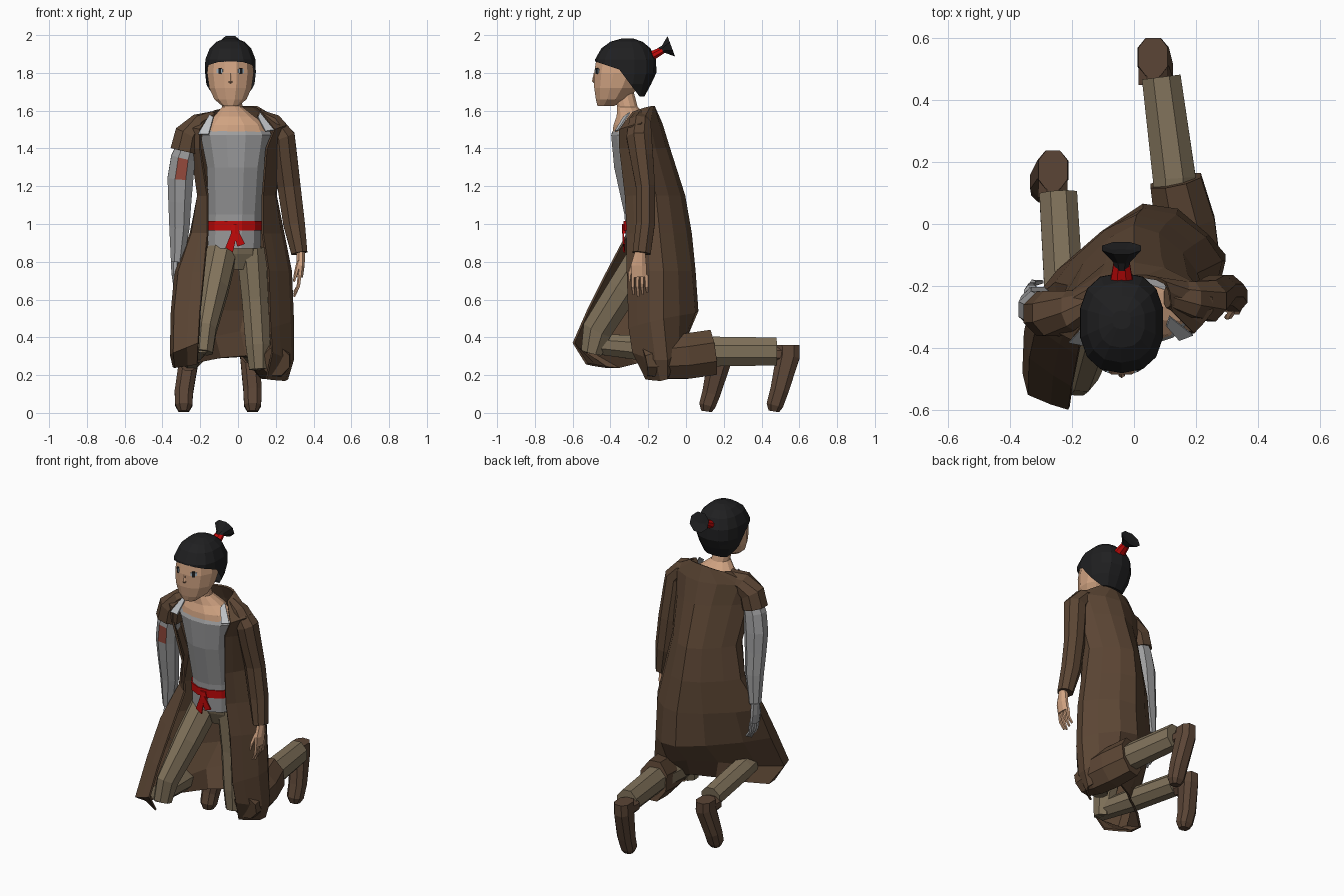
import bpy, bmesh, math
from mathutils import Vector, Matrix


def material(name, r, g, b):
    m = bpy.data.materials.new(name)
    m.diffuse_color = (r, g, b, 1)
    return m


COAT = material("coat brown", .105, .060, .034)
BOOT = material("boot brown", .105, .060, .037)
TAN = material("trouser tan", .22, .17, .105)
GREY = material("shirt grey", .34, .34, .345)
PALE = material("collar pale grey", .52, .54, .56)
SKIN = material("skin", .64, .37, .225)
BLACK = material("hair black", .014, .014, .015)
RED = material("sash red", .56, .003, .003)
PATCH = material("patch rust", .33, .075, .05)
BLUE = material("eye blue grey", .38, .47, .54)


def finish(name, bm, *mats):
    bmesh.ops.recalc_face_normals(bm, faces=bm.faces)
    me = bpy.data.meshes.new(name)
    bm.to_mesh(me)
    bm.free()
    for m in mats:
        me.materials.append(m)
    ob = bpy.data.objects.new(name, me)
    bpy.context.collection.objects.link(ob)
    return ob


def skin_rings(rings, closed=True):
    bm = bmesh.new()
    rows = [[bm.verts.new(p) for p in r] for r in rings]
    n = len(rows[0])
    for a, b in zip(rows, rows[1:]):
        for i in range(n if closed else n - 1):
            j = (i + 1) % n
            bm.faces.new((a[i], a[j], b[j], b[i]))
    if closed:
        bm.faces.new(rows[0])
        bm.faces.new(rows[-1])
    return bm


def tube_mesh(pts, sides=8, level=False, power=1):
    """Rings (x, y, z, half width, half depth) along a path; level keeps them flat, power < 1 squares them."""
    rings = []
    for i, p in enumerate(pts):
        a, b = pts[max(i - 1, 0)], pts[min(i + 1, len(pts) - 1)]
        t = Vector((0, 0, -1)) if level else (Vector(b[:3]) - Vector(a[:3])).normalized()
        side = (Vector((1, 0, 0)) - t * t.x).normalized()
        up = t.cross(side)
        ring = []
        for k in range(sides):
            an = 2 * math.pi * (k + .5) / sides
            c, s = (math.copysign(abs(v) ** power, v) for v in (math.cos(an), math.sin(an)))
            ring.append(Vector(p[:3]) + side * p[3] * c + up * p[4] * s)
        rings.append(ring)
    return skin_rings(rings)


def tube(name, pts, mat, sides=8, level=False, power=1):
    return finish(name, tube_mesh(pts, sides, level, power), mat)


def thicken(ob, t):
    mod = ob.modifiers.new("thickness", 'SOLIDIFY')
    mod.thickness, mod.offset = t, 0
    return ob


def plate(name, pts, mat, t=.008):
    bm = bmesh.new()
    bm.faces.new([bm.verts.new(p) for p in pts])
    return thicken(finish(name, bm, mat), t)


# Shirt, belt and hips
tube("shirt", [(-.01, -.27, 1.52, .17, .11), (-.01, -.285, 1.47, .195, .115),
               (-.01, -.25, 1.3, .16, .135), (-.015, -.205, 1.05, .145, .125),
               (-.02, -.195, .87, .145, .125)], GREY, 12, True)
tube("belt", [(-.017, -.203, 1.015, .152, .132), (-.017, -.2, .965, .152, .132)], RED, 12, True)
tube("belt_knot", [(-.015, -.328, 1.0, .022, .012), (-.015, -.326, .95, .026, .014)], RED, 6)
for s in (-1, 1):
    plate("belt_tail", [(-.015 - .014 * s, -.334, .97), (-.015 + .014 * s, -.334, .97),
                        (-.015 + .052 * s, -.328, .885 + .01 * s), (-.015 + .012 * s, -.328, .865 + .015 * s)], RED)
tube("hips", [(-.01, -.18, .92, .135, .115), (-.005, -.17, .84, .14, .105),
              (0, -.16, .76, .07, .08)], TAN, 10, True)

# Neck, head and face
tube("neck_and_chest", [(-.04, -.33, 1.70, .055, .055), (-.03, -.31, 1.62, .056, .056),
                        (-.02, -.29, 1.57, .11, .08), (-.01, -.287, 1.525, .165, .1),
                        (-.01, -.285, 1.48, .185, .108)], SKIN, 12, True)
tube("head", [(-.04, -.425, 1.625, .045, .045), (-.04, -.395, 1.66, .088, .085),
              (-.04, -.37, 1.72, .116, .12), (-.04, -.345, 1.80, .128, .146),
              (-.04, -.335, 1.87, .12, .145), (-.04, -.32, 1.94, .08, .09)], SKIN, 12, True)
tube("nose", [(-.04, -.482, 1.80, .006, .006), (-.04, -.484, 1.755, .012, .014),
              (-.04, -.474, 1.74, .01, .008)], SKIN, 6, True)
for s in (-1, 1):
    for name, w, h, off, mat in (("eye_white", .036, .02, 0, BLUE), ("eye_pupil", .016, .034, .002, BLACK)):
        bm = bmesh.new()
        bmesh.ops.create_cube(bm, size=1, matrix=Matrix.Translation((-.04 + .055 * s, -.469 - off, 1.81))
                              @ Matrix.Rotation(s * math.radians(33), 4, 'Z') @ Matrix.Diagonal((w, .009, h, 1)))
        finish(name, bm, mat)

# Hair cap: cut along the forehead line and the slanting side line
bm = tube_mesh([(-.04, -.29, 1.675, .095, .07), (-.04, -.32, 1.74, .13, .135),
                (-.04, -.32, 1.80, .137, .163), (-.04, -.32, 1.87, .136, .162),
                (-.04, -.318, 1.93, .112, .13), (-.04, -.315, 1.965, .075, .085),
                (-.04, -.31, 1.982, .03, .03)], 14, True, .82)
cuts = [(Vector((0, -.48, 1.86)), Vector((0, .33, 1)).normalized()),
        (Vector((0, -.34, 1.80)), Vector((0, 1, .75)).normalized())]
for co, no in cuts:
    bmesh.ops.bisect_plane(bm, geom=bm.verts[:] + bm.edges[:] + bm.faces[:], plane_co=co, plane_no=no)
bald = [f for f in bm.faces if all((f.calc_center_median() - co).dot(no) < 0 for co, no in cuts)]
bmesh.ops.delete(bm, geom=bald, context='FACES')
finish("hair", bm, BLACK)
tube("hair_band", [(-.04, -.19, 1.885, .04, .028), (-.04, -.125, 1.92, .028, .02)], RED, 8)
tube("hair_tuft", [(-.04, -.145, 1.915, .022, .018), (-.04, -.12, 1.925, .03, .022),
                   (-.04, -.078, 1.941, .068, .062), (-.04, -.085, 1.938, .02, .02)], BLACK, 8)

# Coat: open sheet, each level runs left edge, left side, back, right side, right edge
levels = [
    ((-.15, -.30, 1.57), (-.12, -.20, 1.60), (0, -.17, 1.62), (.10, -.19, 1.62), (.12, -.28, 1.59)),
    ((-.20, -.37, 1.50), (-.28, -.29, 1.52), (0, -.13, 1.53), (.25, -.24, 1.53), (.19, -.35, 1.50)),
    ((-.20, -.37, 1.40), (-.24, -.27, 1.40), (0, -.09, 1.40), (.22, -.22, 1.40), (.15, -.35, 1.40)),
    ((-.16, -.33, 1.15), (-.21, -.20, 1.15), (0, -.01, 1.15), (.20, -.16, 1.15), (.13, -.32, 1.15)),
    ((-.16, -.31, .95), (-.25, -.19, .95), (.01, .025, .95), (.24, -.14, .95), (.13, -.31, .95)),
    ((-.18, -.42, .74), (-.33, -.26, .75), (.03, .045, .75), (.28, -.12, .75), (.16, -.31, .75)),
    ((-.20, -.52, .54), (-.35, -.35, .54), (.03, .06, .54), (.29, -.12, .50), (.17, -.30, .45)),
    ((-.21, -.595, .37), (-.355, -.48, .31), (.01, -.02, .43), (.29, -.10, .28), (.18, -.28, .32)),
    ((-.215, -.525, .26), (-.34, -.35, .24), (.04, -.10, .30), (.26, -.10, .18), (.15, -.21, .18)),
]


def spline(ctrl, steps=3):
    p = [Vector(c) for c in ctrl]
    out = []
    for i in range(len(p) - 1):
        t0 = (p[i + 1] - p[max(i - 1, 0)]) / 2
        t1 = (p[min(i + 2, len(p) - 1)] - p[i]) / 2
        for k in range(steps):
            u = k / steps
            out.append(p[i] * (2 * u**3 - 3 * u**2 + 1) + t0 * (u**3 - 2 * u**2 + u)
                       + p[i + 1] * (3 * u**2 - 2 * u**3) + t1 * (u**3 - u**2))
    return out + [p[-1]]


thicken(finish("coat", skin_rings([spline(l) for l in levels], closed=False), COAT), .012)
tube("coat_knee_wrap", [(.20, -.22, .27, .08, .08), (.185, -.12, .29, .10, .12),
                        (.165, 0, .30, .105, .13), (.135, .14, .32, .09, .13)], COAT, 8)
plate("coat_lapel_left", [(-.15, -.318, 1.578), (-.13, -.345, 1.565), (-.155, -.392, 1.475), (-.21, -.382, 1.475)], PALE)
plate("coat_lapel_right", [(.115, -.298, 1.59), (.105, -.33, 1.565), (.145, -.375, 1.49), (.19, -.358, 1.497)], PALE)

# Sleeves and arms
tube("long_sleeve", [(.11, -.23, 1.575, .03, .045), (.185, -.245, 1.535, .052, .062), (.24, -.248, 1.46, .068, .072),
                     (.25, -.235, 1.36, .068, .066), (.27, -.215, 1.2, .066, .055), (.297, -.215, 1.0, .062, .054),
                     (.325, -.235, .845, .046, .052)], COAT)
tube("short_sleeve", [(-.13, -.25, 1.56, .03, .045), (-.205, -.28, 1.53, .055, .068),
                      (-.265, -.29, 1.47, .078, .078), (-.285, -.29, 1.385, .08, .078)], COAT)
bm = tube_mesh([(-.25, -.29, 1.47, .05, .055), (-.29, -.285, 1.35, .07, .066), (-.305, -.275, 1.24, .074, .064),
                (-.308, -.265, 1.12, .066, .058), (-.310, -.25, .98, .058, .05),
                (-.322, -.24, .8, .036, .04)])
for f in bm.faces:
    c = f.calc_center_median()
    if 1.24 < c.z < 1.35 and c.y < -.325 and len(f.verts) == 4:
        f.material_index = 1
finish("grey_arm", bm, GREY, PATCH)


def hand(name, x, y, z, s, mat):
    """Palm, four fingers and a thumb hanging from the wrist; s is the side."""
    tube(name + "_palm", [(x, y, z + .02, .026, .03), (x, y - .008, z - .05, .022, .045),
                          (x - .005 * s, y - .005, z - .11, .018, .044)], mat)
    for i in range(4):
        fy = y - .038 + .024 * i
        tube(name + "_finger", [(x - .005 * s, fy, z - .10, .011, .012), (x - .012 * s, fy, z - .16, .01, .011),
                                (x - .035 * s, fy + .004, z - .215 + .012 * abs(i - 1), .006, .007)], mat, 5)
    tube(name + "_thumb", [(x - .01 * s, y - .03, z - .03, .012, .014), (x - .025 * s, y - .055, z - .09, .011, .012),
                           (x - .035 * s, y - .058, z - .135, .006, .007)], mat, 5)


hand("right_hand", .332, -.243, .83, 1, SKIN)
hand("left_hand", -.332, -.225, .79, -1, GREY)

# Kneeling legs
tube("left_thigh", [(-.08, -.19, .87, .085, .10), (-.125, -.33, .66, .08, .09),
                    (-.17, -.47, .44, .06, .085), (-.185, -.50, .32, .055, .06)], TAN)
tube("left_shin", [(-.19, -.53, .37, .06, .055), (-.225, -.25, .345, .068, .07),
                   (-.245, .10, .30, .066, .07)], TAN)
tube("right_thigh", [(.07, -.17, .87, .085, .09), (.09, -.17, .6, .075, .08),
                     (.105, -.18, .36, .07, .075), (.11, -.19, .23, .055, .055)], TAN)
tube("right_shin", [(.13, -.2, .30, .07, .07), (.13, .15, .325, .075, .085),
                    (.088, .475, .325, .068, .08)], TAN)

# Boots: ankle cuff and foot pointing down
for name, x, y, z, dx in (("right_boot", .062, .54, .36, .015), ("left_boot", -.262, .175, .32, -.025)):
    tube(name + "_ankle", [(x, y - .09, z - .05, .052, .05), (x, y, z - .05, .05, .05)], BOOT)
    k = z / .36
    tube(name, [(x, y, z, .05, .066), (x, y, z - .06 * k, .054, .066),
                (x + dx, y - .045 * k, .12 * k, .052, .052),
                (x + dx, y - .07 * k, .04, .048, .047), (x + dx, y - .075 * k, .008, .03, .03)], BOOT, 8, False, .8)
